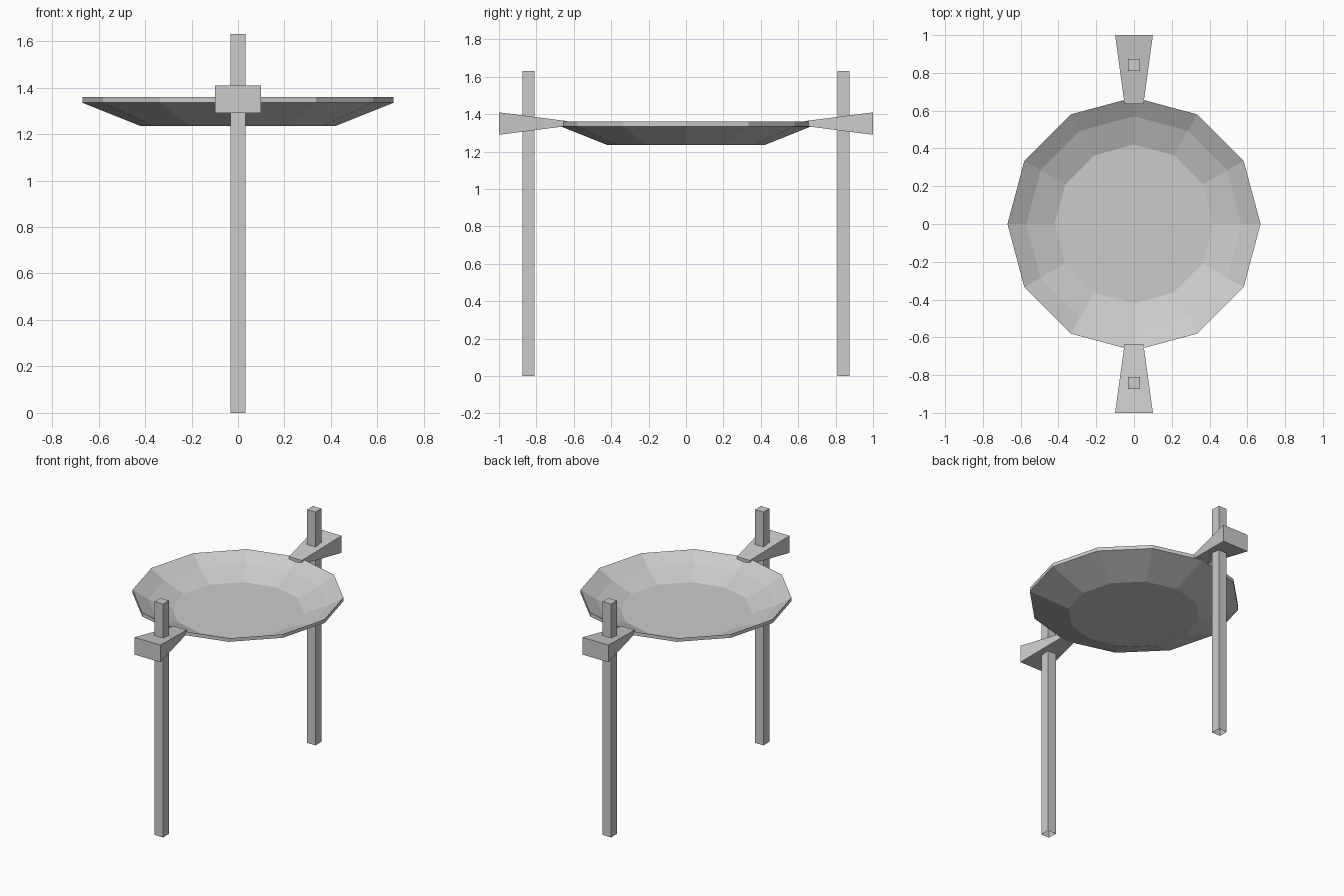
import bpy
import math

if "Cube" in bpy.data.objects:
    bpy.data.objects.remove(bpy.data.objects["Cube"])


def make_object(name, verts, faces):
    mesh = bpy.data.meshes.new(name)
    mesh.from_pydata(verts, [], faces)
    mesh.update()
    obj = bpy.data.objects.new(name, mesh)
    bpy.context.collection.objects.link(obj)
    return obj


def loft(name, rings, cap_start=True, cap_end=True):
    """Skin a stack of equal-length counter-clockwise rings."""
    n = len(rings[0])
    verts = [v for ring in rings for v in ring]
    faces = []
    for r in range(len(rings) - 1):
        for i in range(n):
            j = (i + 1) % n
            faces.append((r * n + i, r * n + j, (r + 1) * n + j, (r + 1) * n + i))
    if cap_start:
        faces.append(tuple(reversed(range(n))))
    if cap_end:
        faces.append(tuple(range(len(verts) - n, len(verts))))
    return make_object(name, verts, faces)


def circle(radius, z, sides=12):
    step = math.tau / sides
    return [(radius * math.cos(i * step), radius * math.sin(i * step), z)
            for i in range(sides)]


# Shallow twelve-sided dish: underside, rim, then two-step inner slope to the floor
profile = [(0.42, 1.235), (0.67, 1.335), (0.67, 1.36), (0.57, 1.30), (0.42, 1.245)]
loft("dish", [circle(r, z) for r, z in profile])


def handle_section(s, y, half_width, low, high):
    w = half_width * s
    return [(w, s * y, low), (w, s * y, high), (-w, s * y, high), (-w, s * y, low)]


def post_section(y, z, h=0.0325):
    return [(-h, y - h, z), (h, y - h, z), (h, y + h, z), (-h, y + h, z)]


for side, s in (("front", -1), ("back", 1)):
    # Flared wedge handle, narrow end tucked into the rim
    loft(side + "_handle", [handle_section(s, 1.0, 0.10, 1.29, 1.41),
                            handle_section(s, 0.635, 0.05, 1.337, 1.363)])
    # Square post through the handle, open at the foot
    loft(side + "_post", [post_section(s * 0.842, 0.0), post_section(s * 0.842, 1.63)],
         cap_start=False)

# Make all face normals point outward on the handles
import bmesh
for obj in bpy.data.objects:
    if obj.name.endswith("_handle"):
        bm = bmesh.new()
        bm.from_mesh(obj.data)
        bmesh.ops.recalc_face_normals(bm, faces=bm.faces)
        bm.to_mesh(obj.data)
        bm.free()
